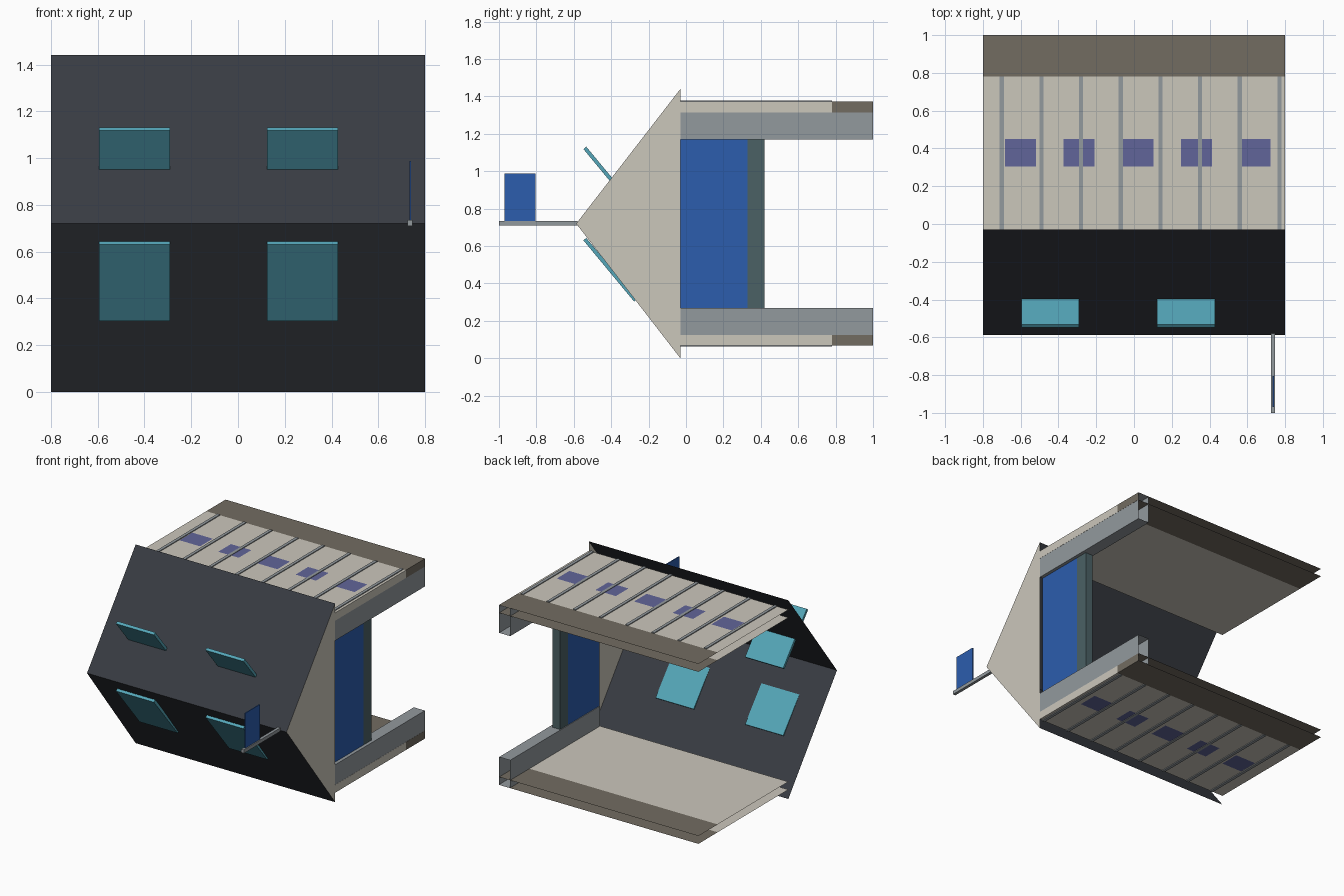
import bpy, bmesh
from mathutils import Vector

if "Cube" in bpy.data.objects:
    bpy.data.objects.remove(bpy.data.objects["Cube"])


def material(name, rgb):
    m = bpy.data.materials.new(name)
    m.diffuse_color = (*rgb, 1)
    m.use_nodes = True
    m.node_tree.nodes["Principled BSDF"].inputs["Base Color"].default_value = m.diffuse_color
    return m


BEIGE = material("plaster", (0.60, 0.57, 0.50))
BROWN = material("stone_trim", (0.17, 0.15, 0.12))
ROOF = material("slate", (0.04, 0.045, 0.055))
TEAL = material("teal_glass", (0.09, 0.38, 0.48))
BLUE = material("blue_panel", (0.025, 0.11, 0.42))
PURPLE = material("purple_glass", (0.12, 0.13, 0.32))
GREY = material("grey_metal", (0.29, 0.32, 0.34))
POST = material("post_green", (0.07, 0.12, 0.13))


def finish(name, bm, mat):
    bmesh.ops.recalc_face_normals(bm, faces=bm.faces)
    me = bpy.data.meshes.new(name)
    bm.to_mesh(me)
    bm.free()
    ob = bpy.data.objects.new(name, me)
    ob.data.materials.append(mat)
    bpy.context.collection.objects.link(ob)
    return ob


def box(name, x, y, z, mat, open_back=False):
    """Box from three (min, max) ranges; the +y end can be left open."""
    bm = bmesh.new()
    bmesh.ops.create_cube(bm, size=1)
    for v in bm.verts:
        v.co = Vector([r[0] + (c + 0.5) * (r[1] - r[0])
                       for c, r in zip(v.co, (x, y, z))])
    if open_back:
        ends = [f for f in bm.faces if all(v.co.y > y[1] - 1e-4 for v in f.verts)]
        bmesh.ops.delete(bm, geom=ends, context='FACES')
    return finish(name, bm, mat)


def sheet(name, points, mat):
    bm = bmesh.new()
    bm.faces.new([bm.verts.new(p) for p in points])
    return finish(name, bm, mat)


def flat(name, x, y, z, mat):
    return sheet(name, [(x[0], y[0], z), (x[1], y[0], z),
                        (x[1], y[1], z), (x[0], y[1], z)], mat)


W, MID = 0.8, 0.72
EAVE, RIDGE, BACK, TRIM = -0.03, -0.587, 1.0, 0.78

# roof slopes and the single gable end
for side, z in (("upper", 1.44), ("lower", 0.0)):
    sheet(side + "_roof", [(-W, RIDGE, MID), (W, RIDGE, MID),
                           (W, EAVE, z), (-W, EAVE, z)], ROOF)
sheet("gable_end", [(W, RIDGE, MID), (W, EAVE, 1.44), (W, EAVE, 0)], BEIGE)

# the two facades, mirrored about the middle height
for side, s in (("upper", 1), ("lower", -1)):
    def h(a, b):
        return tuple(sorted((MID + s * a, MID + s * b)))

    for part, y, mat in (("wall", (EAVE, TRIM), BEIGE), ("base", (TRIM, BACK), BROWN)):
        flat(f"{side}_{part}_outer", (-W, W), y, MID + s * 0.652, mat)
        flat(f"{side}_{part}_inner", (-W, W), y, MID + s * 0.595, mat)
        z0, z1 = h(0.595, 0.652)
        sheet(f"{side}_{part}_edge", [(W, y[0], z0), (W, y[1], z0),
                                      (W, y[1], z1), (W, y[0], z1)], mat)
    # hollow corner pillar
    box(side + "_corner_pillar", (0.71, W - 0.001), (EAVE, BACK),
        h(0.45, 0.650), GREY, open_back=True)
    # vertical battens and small windows
    for i in range(8):
        x = -0.70 + i * 0.21
        box(f"{side}_batten_{i + 1}", (x - 0.011, x + 0.011), (EAVE, TRIM),
            h(0.648, 0.658), GREY)
    for i in range(5):
        x = -0.60 + i * 0.31
        flat(f"{side}_window_{i + 1}", (x - 0.082, x + 0.082), (0.305, 0.45),
             MID + s * 0.654, PURPLE)

# end wall shutter and its sill
box("side_shutter", (0.715, 0.775), (EAVE, 0.33), (0.27, 1.17), BLUE)
box("side_sill", (0.715, 0.775), (0.33, 0.42), (0.27, 1.17), POST)

# tilted skylights: the upper row shares the lower row's angle and cuts the roof
for row, dz in (("lower", 0), ("upper", 0.488)):
    for col, x0 in (("left", -0.595), ("right", 0.123)):
        a, b = Vector((0, -0.541, 0.637 + dz)), Vector((0, -0.27, 0.31 + dz))
        n = Vector((0, b.z - a.z, a.y - b.y)).normalized() * 0.010
        bm = bmesh.new()
        face = bm.faces.new([bm.verts.new(p + Vector((x0, 0, 0)))
                             for p in (a + n, b + n, b - n, a - n)])
        ext = bmesh.ops.extrude_face_region(bm, geom=[face], use_keep_orig=True)
        bmesh.ops.translate(bm, vec=(0.305, 0, 0),
                            verts=[g for g in ext["geom"]
                                   if isinstance(g, bmesh.types.BMVert)])
        finish(f"{row}_{col}_skylight", bm, TEAL)

# ridge pole with flag
box("ridge_pole", (0.726, 0.747), (-1.0, -0.58), (0.71, 0.735), GREY)
box("flag", (0.733, 0.740), (-0.97, -0.805), (0.735, 0.988), BLUE)
